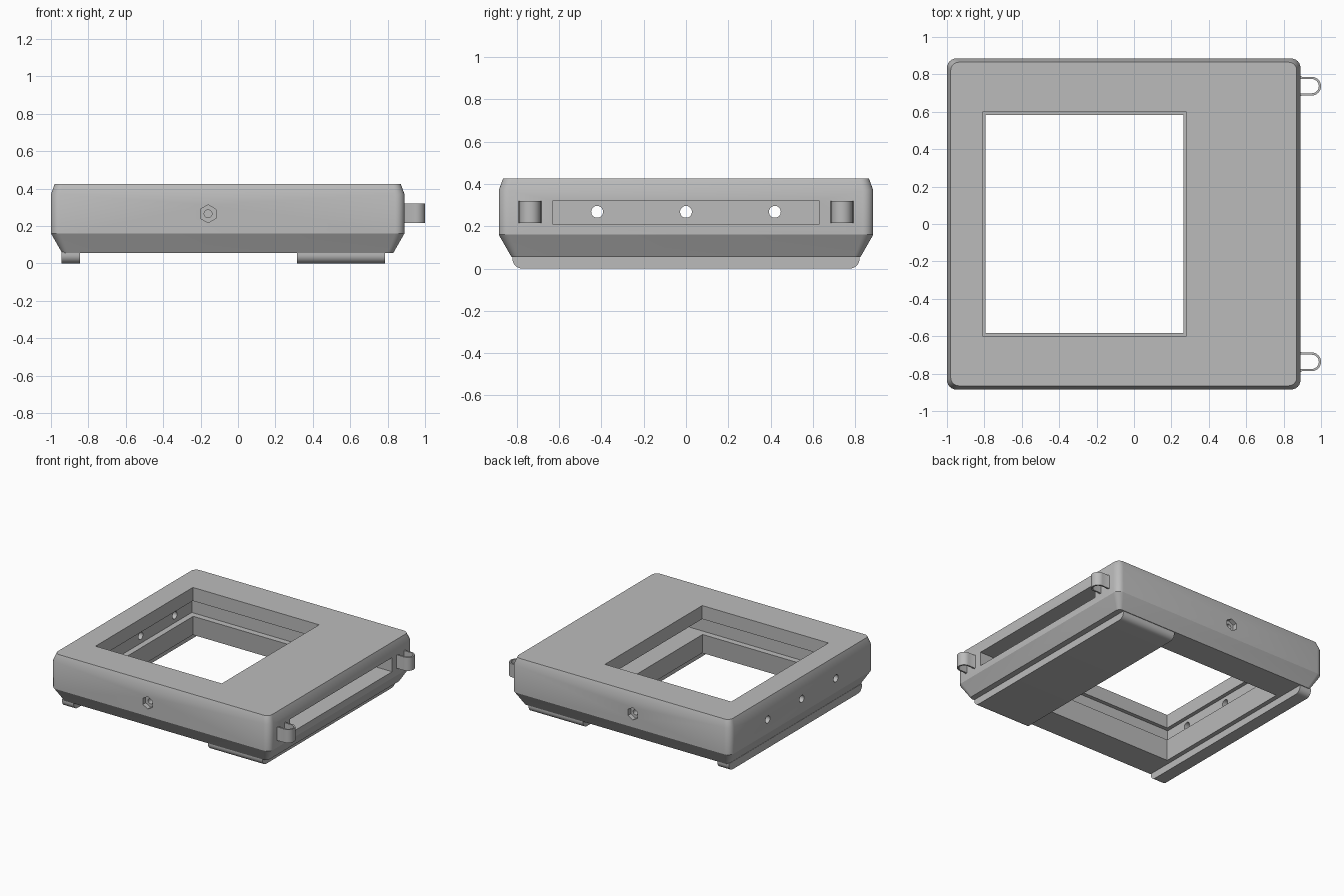
import bpy, bmesh, math
from mathutils import Matrix, Vector

if "Cube" in bpy.data.objects:
    bpy.data.objects.remove(bpy.data.objects["Cube"])

grey = bpy.data.materials.new("plain grey")
grey.use_nodes = True
grey.diffuse_color = (0.5, 0.5, 0.5, 1)
grey.node_tree.nodes["Principled BSDF"].inputs["Base Color"].default_value = (0.5, 0.5, 0.5, 1)


def loft(name, rings):
    """Closed solid through matching rings of points."""
    bm = bmesh.new()
    loops = [[bm.verts.new(p) for p in ring] for ring in rings]
    n = len(loops[0])
    for a, b in zip(loops, loops[1:]):
        for i in range(n):
            bm.faces.new((a[i], a[(i + 1) % n], b[(i + 1) % n], b[i]))
    bm.faces.new(loops[0][::-1])
    bm.faces.new(loops[-1])
    bmesh.ops.recalc_face_normals(bm, faces=bm.faces)
    mesh = bpy.data.meshes.new(name)
    bm.to_mesh(mesh)
    bm.free()
    mesh.materials.append(grey)
    ob = bpy.data.objects.new(name, mesh)
    bpy.context.collection.objects.link(ob)
    return ob


def rect(x0, x1, y, z, r=0.0, steps=6):
    """Rectangle, mirrored in y, with rounded corners."""
    if r == 0:
        return [(x0, -y, z), (x1, -y, z), (x1, y, z), (x0, y, z)]
    corners = [(x1 - r, y - r), (x0 + r, y - r), (x0 + r, r - y), (x1 - r, r - y)]
    pts = []
    for k, (cx, cy) in enumerate(corners):
        for i in range(steps + 1):
            a = math.pi / 2 * (k + i / steps)
            pts.append((cx + r * math.cos(a), cy + r * math.sin(a), z))
    return pts


def prism(name, radius, sides, start, end):
    """Regular prism between two points."""
    start, end = Vector(start), Vector(end)
    turn = (end - start).to_track_quat('Z', 'Y').to_matrix()
    ring = [turn @ (Matrix.Rotation(math.tau * i / sides, 3, 'Z') @ Vector((0, radius, 0)))
            for i in range(sides)]
    return loft(name, [[start + p for p in ring], [end + p for p in ring]])


def cut(target, cutter):
    cutter.hide_render = True
    mod = target.modifiers.new("cut", 'BOOLEAN')
    mod.operation = 'DIFFERENCE'
    mod.solver = 'EXACT'
    mod.object = cutter
    bpy.context.view_layer.objects.active = target
    bpy.ops.object.modifier_apply(modifier=mod.name)
    bpy.data.objects.remove(cutter)


def smooth(ob):
    bpy.ops.object.select_all(action='DESELECT')
    ob.select_set(True)
    bpy.context.view_layer.objects.active = ob
    bpy.ops.object.shade_smooth_by_angle(angle=math.radians(25))


# Frame body: rounded slab, wide chamfer below, narrow chamfer on top
X0, X1, Y = -1.0, 0.89, 0.885
levels = [(0.055, 0.06), (0.16, 0), (0.37, 0), (0.425, 0.02)]
body = loft("frame_body", [rect(X0 + d, X1 - d, Y - d, z, 0.05 - d / 3) for z, d in levels])

# Window: straight above the slot, flared slightly below it
cut(body, loft("upper_window_cutter", [rect(-0.81, 0.28, 0.6, z) for z in (0.26, 0.5)]))
cut(body, loft("lower_window_cutter", [rect(-0.81, 0.28, 0.6, 0.0),
                                       rect(-0.81, 0.28, 0.6, 0.055),
                                       rect(-0.795, 0.265, 0.583, 0.21),
                                       rect(-0.795, 0.265, 0.583, 0.27)]))

# Slot for a sliding panel, open on one side
cut(body, loft("slot_cutter", [rect(-0.84, 1.1, 0.63, z) for z in (0.21, 0.32)]))

# Push holes in the closed side wall
for y in (-0.42, 0, 0.42):
    cut(body, prism("hole_cutter", 0.028, 32, (-1.1, y, 0.268), (-0.78, y, 0.268)))

# Hexagonal nut recess with a blind bolt hole, front and back
for s in (-1, 1):
    cut(body, prism("nut_cutter", 0.048, 6, (-0.16, s * 1.0, 0.265), (-0.16, s * 0.85, 0.265)))
    cut(body, prism("bolt_cutter", 0.021, 24, (-0.16, s * 1.0, 0.265), (-0.16, s * 0.78, 0.265)))
smooth(body)

# Rails underneath, lower ends rounded
for name, x0, x1 in (("narrow_rail", -0.945, -0.845), ("wide_rail", 0.315, 0.785)):
    r, half = 0.045, 0.82
    arc = [(half - r + r * math.sin(a), r - r * math.cos(a))
           for a in [math.pi / 2 * i / 8 for i in range(9)]]
    side = arc + [(half, 0.06)]
    outline = side + [(-y, z) for y, z in reversed(side)]
    smooth(loft(name, [[(x, y, z) for y, z in outline] for x in (x0, x1)]))

# Strap loops beside the slot opening
for s, name in ((-1, "front_strap_loop"), (1, "back_strap_loop")):
    def u_shape(radius, flare):
        tip = [(0.95 + radius * math.cos(a), radius * math.sin(a))
               for a in [math.pi * (i / 16 - 0.5) for i in range(17)]]
        return [(0.88, -flare), (0.9, -radius)] + tip + [(0.9, radius), (0.88, flare)]
    outline = u_shape(0.05, 0.058) + u_shape(0.038, 0.038)[::-1]
    smooth(loft(name, [[(x, s * 0.737 + y, z) for x, y in outline] for z in (0.215, 0.32)]))
